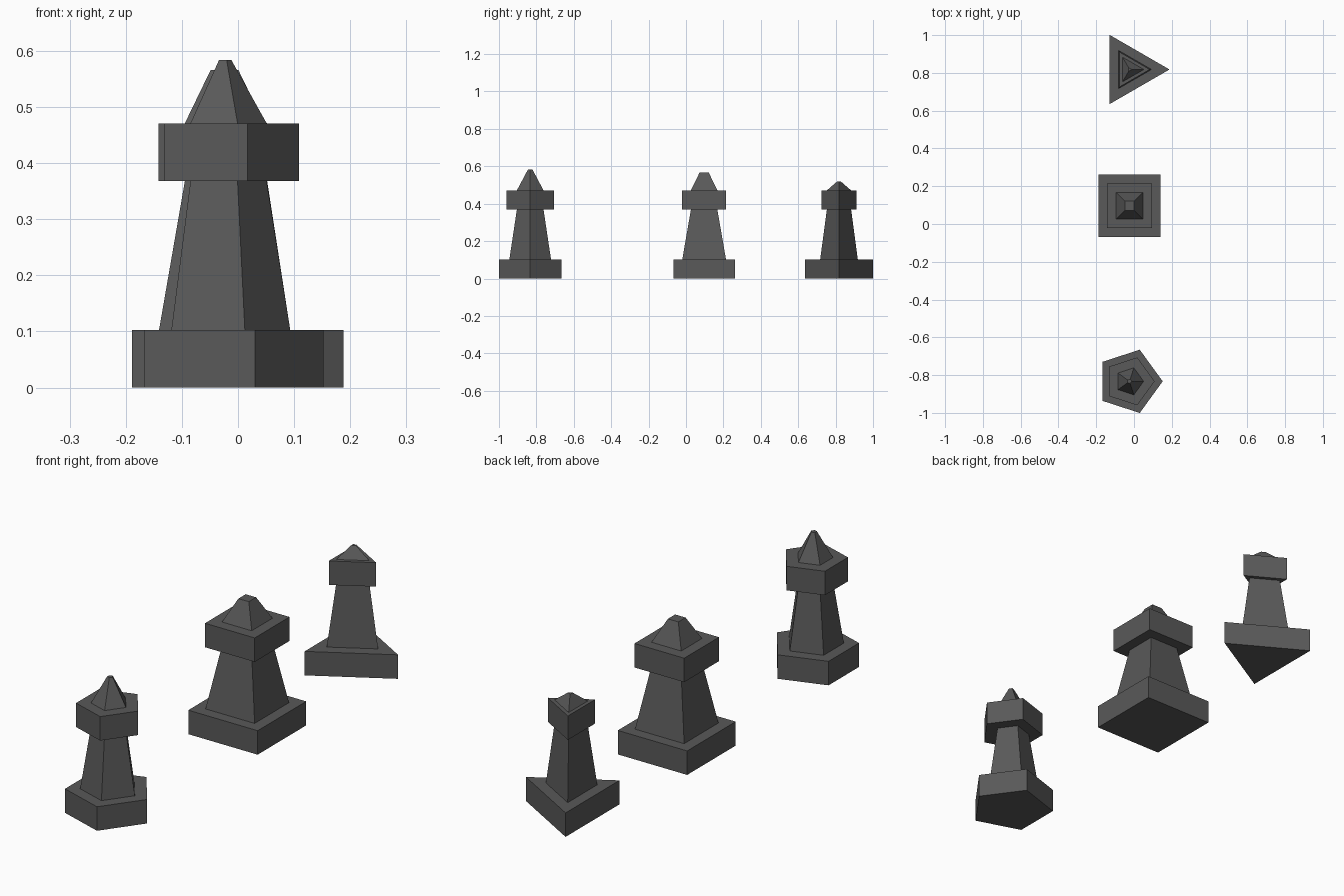
import bpy, bmesh
from math import pi, cos, sin

if "Cube" in bpy.data.objects:
    bpy.data.objects.remove(bpy.data.objects["Cube"])

# dark stone colour shared by all towers
dark = bpy.data.materials.new("dark_grey")
dark.diffuse_color = (0.1, 0.1, 0.1, 1)
dark.use_nodes = True
dark.node_tree.nodes["Principled BSDF"].inputs["Base Color"].default_value = dark.diffuse_color


def tower(name, sides, centre, turn, profile):
    """Closed faceted tower: stacked polygon rings of (corner radius, height)."""
    bm = bmesh.new()
    rings = []
    for r, z in profile:
        ring = []
        for i in range(sides):
            a = turn + 2 * pi * i / sides
            ring.append(bm.verts.new((r * cos(a), r * sin(a), z)))
        rings.append(ring)
    for low, high in zip(rings, rings[1:]):
        for i in range(sides):
            j = (i + 1) % sides
            bm.faces.new((low[i], low[j], high[j], high[i]))
    bm.faces.new(rings[0][::-1])
    bm.faces.new(rings[-1])
    bm.normal_update()
    mesh = bpy.data.meshes.new(name)
    bm.to_mesh(mesh)
    bm.free()
    mesh.materials.append(dark)
    obj = bpy.data.objects.new(name, mesh)
    obj.location = (centre[0], centre[1], 0)
    bpy.context.collection.objects.link(obj)
    return obj


def profile(base, foot, neck, collar, tip, top):
    """Plinth, tapering shaft, collar and pointed roof."""
    z1, z2, z3 = 0.103, 0.368, 0.471
    return [(base, 0), (base, z1), (foot, z1), (neck, z2),
            (collar, z2), (collar, z3), (neck, z3), (tip, top)]


# three-sided, four-sided and five-sided towers in a row
tower("triangular_tower", 3, (-0.023, 0.818), 0,
      profile(0.211, 0.116, 0.075, 0.107, 0.011, 0.519))
tower("square_tower", 4, (-0.024, 0.097), pi / 4,
      profile(0.233, 0.165, 0.100, 0.167, 0.035, 0.566))
tower("pentagonal_tower", 5, (-0.024, -0.833), 0,
      profile(0.176, 0.117, 0.075, 0.133, 0.012, 0.584))
